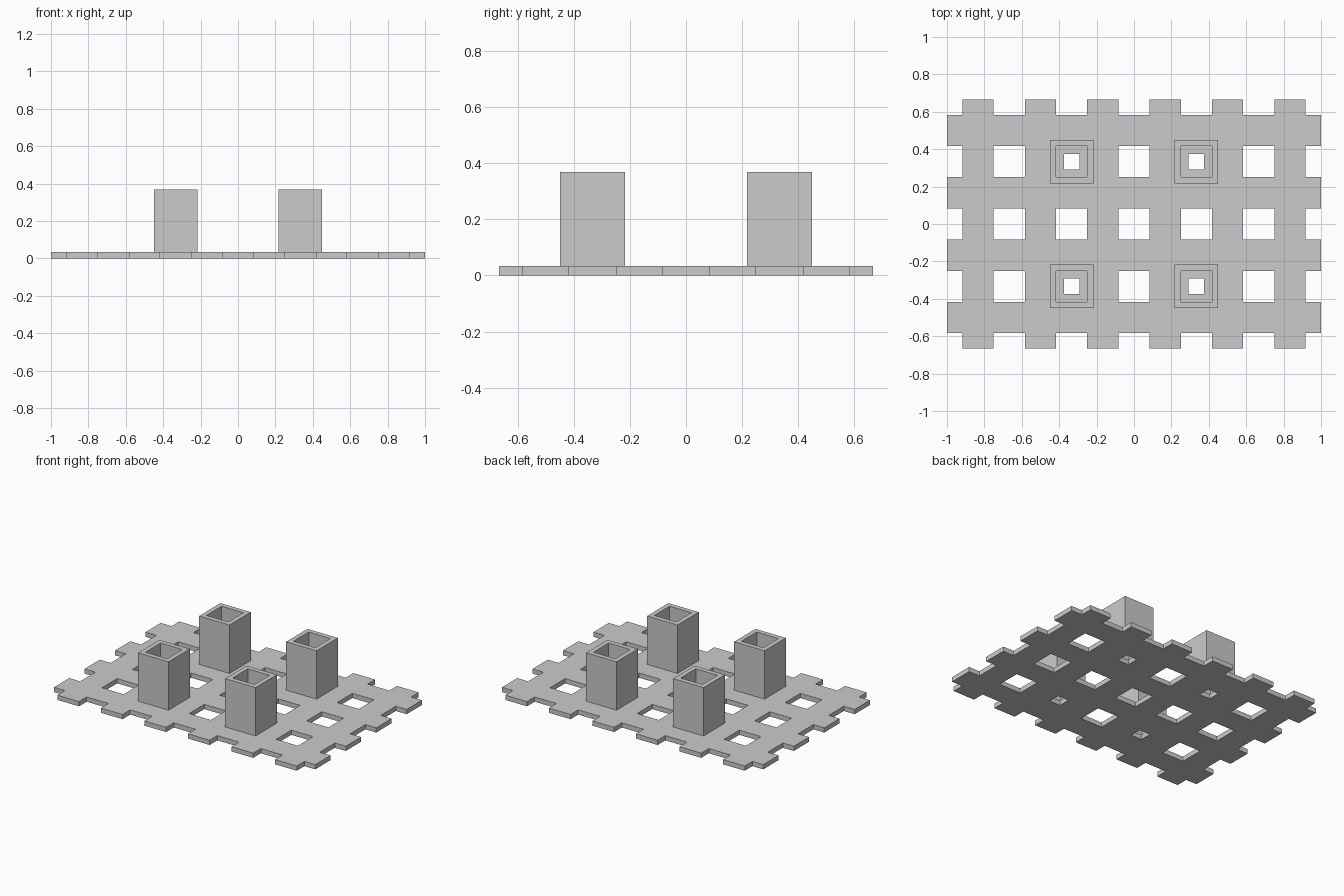
import bpy, bmesh

if "Cube" in bpy.data.objects:
    bpy.data.objects.remove(bpy.data.objects["Cube"])

U = 1 / 12                 # lattice module: bars and openings are two modules wide
THICK = 0.033              # base thickness
TOP = 0.368                # top of the posts
POST = 4 * U               # post distance from the centre lines

grey = bpy.data.materials.new("plain grey")
grey.use_nodes = True
grey.diffuse_color = (0.6, 0.6, 0.6, 1)
grey.node_tree.nodes["Principled BSDF"].inputs["Base Color"].default_value = grey.diffuse_color


def extruded(name, xs, ys, solid, z0, z1):
    """Fill the cells between the cut lines where solid(x, y), then extrude up."""
    bm = bmesh.new()
    verts = {}

    def vert(x, y):
        if (x, y) not in verts:
            verts[x, y] = bm.verts.new((x, y, z0))
        return verts[x, y]

    for xa, xb in zip(xs, xs[1:]):
        for ya, yb in zip(ys, ys[1:]):
            if solid((xa + xb) / 2, (ya + yb) / 2):
                bm.faces.new([vert(xa, ya), vert(xb, ya), vert(xb, yb), vert(xa, yb)])
    ext = bmesh.ops.extrude_face_region(bm, geom=bm.faces[:], use_keep_orig=True)
    for v in ext["geom"]:
        if isinstance(v, bmesh.types.BMVert):
            v.co.z = z1
    bmesh.ops.recalc_face_normals(bm, faces=bm.faces[:])
    mesh = bpy.data.meshes.new(name)
    bm.to_mesh(mesh)
    bm.free()
    mesh.materials.append(grey)
    obj = bpy.data.objects.new(name, mesh)
    bpy.context.collection.objects.link(obj)
    return obj


def cuts(half):
    """Cut lines at the bar edges, the drain hole edges and the outer rim."""
    lines = {s * k * U for k in range(1, half, 2) for s in (-1, 1)}
    lines |= {s * (POST + d * U / 2) for s in (-1, 1) for d in (-1, 1)}
    return sorted(lines | {-half * U, half * U})


def lattice(x, y):
    # Openings repeat every four modules; under a post only a small hole remains
    in_gap = [abs(v - round(v / (4 * U)) * 4 * U) < U for v in (x, y)]
    if not all(in_gap):
        return True
    near = max(abs(abs(x) - POST), abs(abs(y) - POST))
    return U / 2 < near < U


# Slatted base with notched rim
extruded("lattice_base", cuts(12), cuts(8), lattice, 0, THICK)

# Four hollow square posts
outer, inner = 0.1165, U
ring = [-outer, -inner, inner, outer]
for side, sx in (("right", -1), ("left", 1)):
    for end, sy in (("front", -1), ("back", 1)):
        post = extruded(f"{end}_{side}_post", ring, ring,
                        lambda x, y: max(abs(x), abs(y)) > inner, THICK, TOP)
        post.location = (sx * POST, sy * POST, 0)
